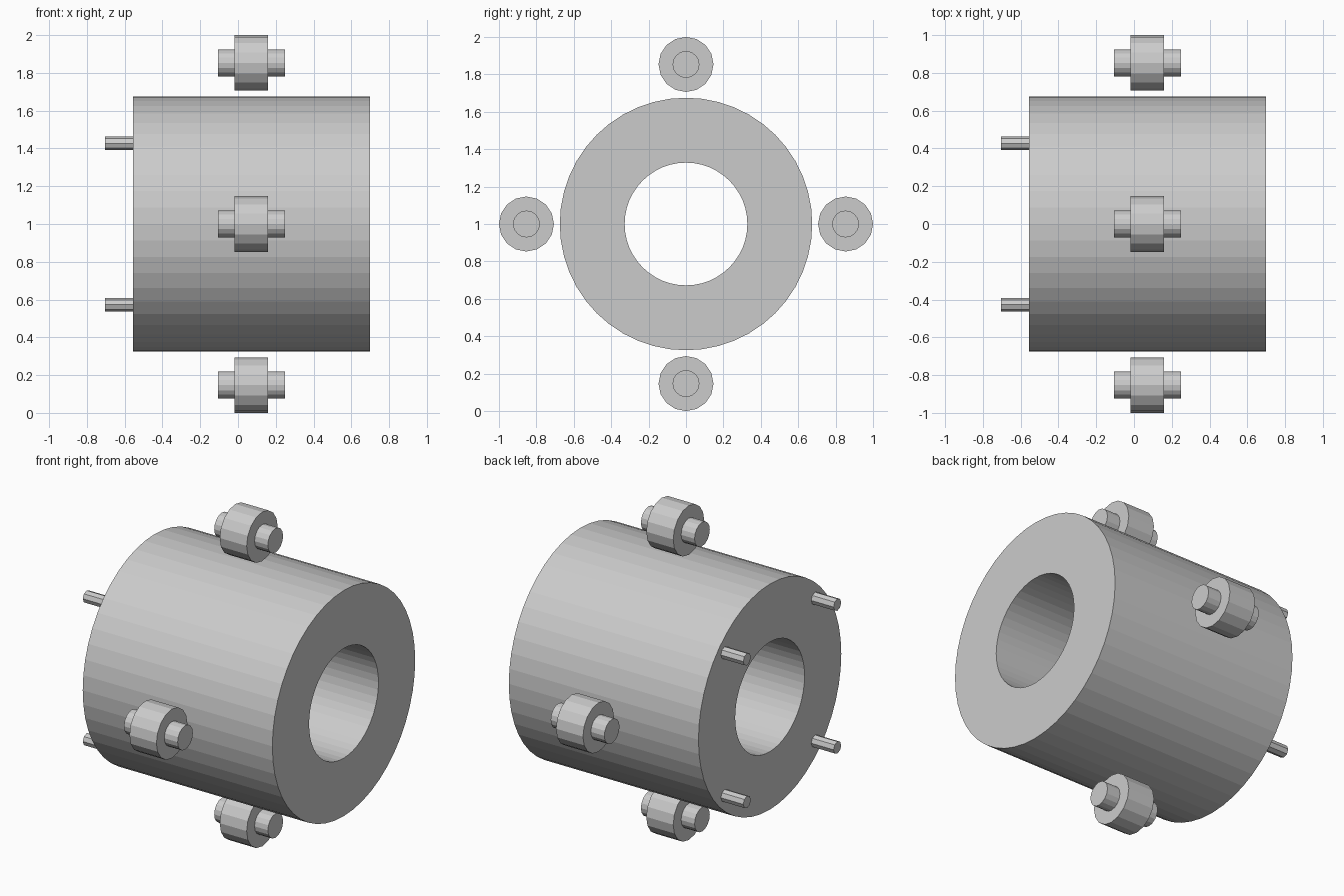
import bpy, bmesh, math

if "Cube" in bpy.data.objects:
    bpy.data.objects.remove(bpy.data.objects["Cube"])

AXIS_Z = 1.0


def lathe_x(name, profile, sides, y=0.0, z=AXIS_Z, closed=True):
    """Revolve an (x, radius) profile about an axis parallel to x; flat ends are capped if open."""
    bm = bmesh.new()
    rings = []
    for x, r in profile:
        angles = [2 * math.pi * i / sides for i in range(sides)]
        rings.append([bm.verts.new((x, r * math.cos(a), r * math.sin(a))) for a in angles])
    pairs = list(zip(rings, rings[1:]))
    if closed:
        pairs.append((rings[-1], rings[0]))
    for a, b in pairs:
        for i in range(sides):
            j = (i + 1) % sides
            bm.faces.new((a[i], a[j], b[j], b[i]))
    if not closed:
        bm.faces.new(rings[0])
        bm.faces.new(rings[-1])
    bmesh.ops.recalc_face_normals(bm, faces=bm.faces)
    mesh = bpy.data.meshes.new(name)
    bm.to_mesh(mesh)
    bm.free()
    obj = bpy.data.objects.new(name, mesh)
    obj.location = (0, y, z)
    bpy.context.collection.objects.link(obj)
    return obj


# Thick hollow drum
lathe_x("drum", [(-0.555, 0.675), (0.70, 0.675), (0.70, 0.328), (-0.555, 0.328)], 48)

# Four rollers around the drum, each a wheel with stub axles
roller_profile = [(-0.107, 0.072), (-0.018, 0.072), (-0.018, 0.147), (0.16, 0.147),
                  (0.16, 0.072), (0.248, 0.072)]
for side, (dy, dz) in {"right": (1, 0), "top": (0, 1), "left": (-1, 0), "bottom": (0, -1)}.items():
    lathe_x(f"{side}_roller", roller_profile, 16, dy * 0.853, AXIS_Z + dz * 0.853, closed=False)

# Four locating pins on the end face
for sy in (-1, 1):
    for sz in (-1, 1):
        name = f"{'upper' if sz > 0 else 'lower'}_{'back' if sy > 0 else 'front'}_pin"
        lathe_x(name, [(-0.703, 0.036), (-0.55, 0.036)], 8,
                sy * 0.427, AXIS_Z + sz * 0.427, closed=False)
